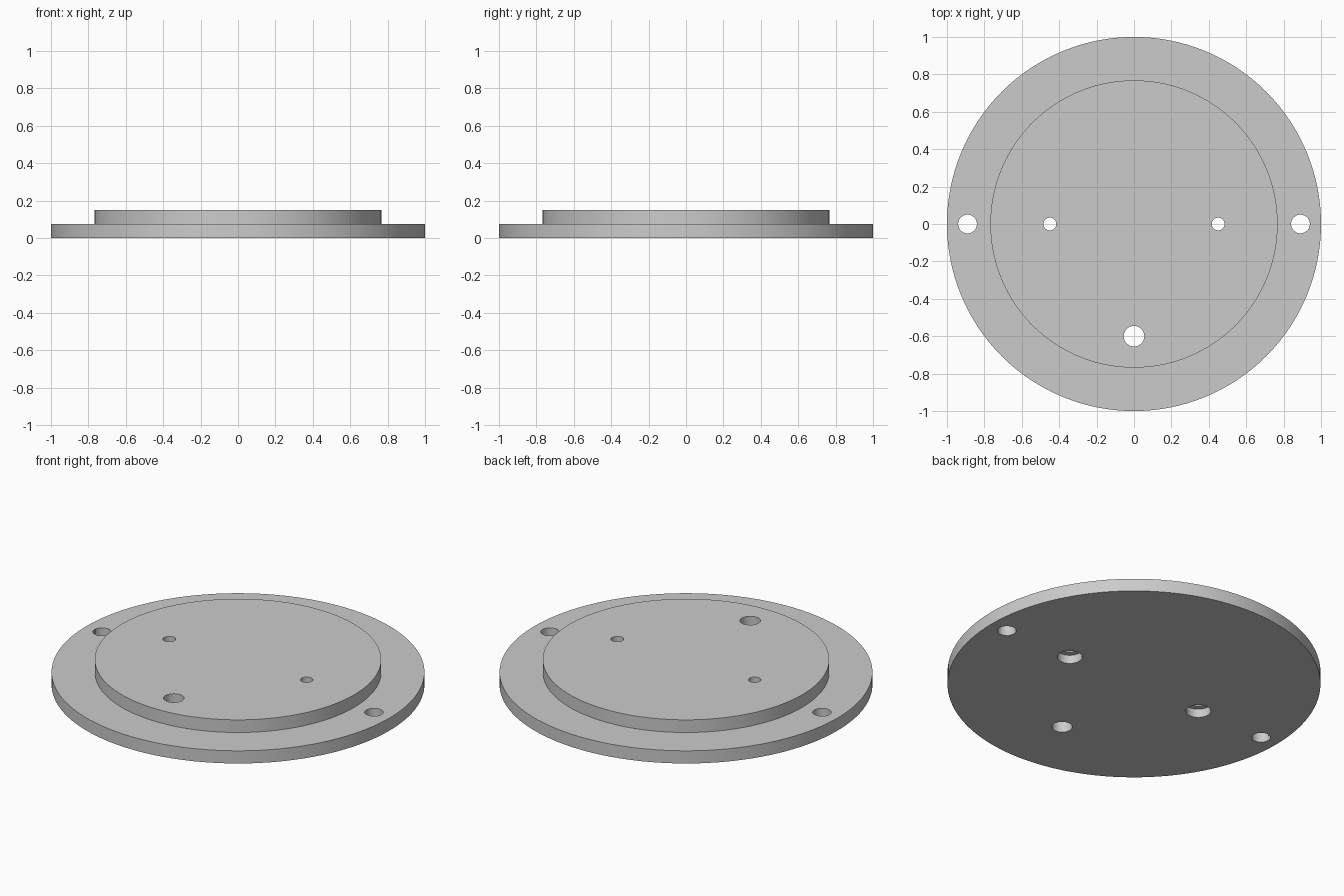
import bpy, bmesh, math

if "Cube" in bpy.data.objects:
    bpy.data.objects.remove(bpy.data.objects["Cube"])

FLANGE_R, BOSS_R = 1.0, 0.768
FLANGE_TOP, BOSS_TOP = 0.075, 0.15

grey = bpy.data.materials.new("light_grey")
grey.diffuse_color = (0.6, 0.6, 0.6, 1)
grey.use_nodes = True
grey.node_tree.nodes["Principled BSDF"].inputs["Base Color"].default_value = grey.diffuse_color


def turned(name, profile, sides, x=0.0, y=0.0):
    """Solid of revolution from (radius, z) points, capped at both ends."""
    bm = bmesh.new()
    rings = []
    for r, z in profile:
        rings.append([bm.verts.new((x + r * math.cos(2 * math.pi * i / sides),
                                    y + r * math.sin(2 * math.pi * i / sides), z))
                      for i in range(sides)])
    for a, b in zip(rings, rings[1:]):
        for i in range(sides):
            j = (i + 1) % sides
            bm.faces.new((a[i], a[j], b[j], b[i]))
    bm.faces.new(rings[0][::-1])
    bm.faces.new(rings[-1])
    bmesh.ops.recalc_face_normals(bm, faces=bm.faces)
    mesh = bpy.data.meshes.new(name)
    bm.to_mesh(mesh)
    bm.free()
    mesh.materials.append(grey)
    obj = bpy.data.objects.new(name, mesh)
    bpy.context.collection.objects.link(obj)
    return obj


# Stepped disc: wide flange with a raised boss
plate = turned("flange_plate", [(FLANGE_R, 0), (FLANGE_R, FLANGE_TOP),
                                (BOSS_R, FLANGE_TOP), (BOSS_R, BOSS_TOP)], 128)

# Hole cutters: rim holes, counterbored screw holes and one larger through hole
cutters = []
for side in (-1, 1):
    cutters.append(turned("rim_hole_cutter", [(0.05, -0.1), (0.05, 0.3)], 48, side * 0.89))
    cutters.append(turned("counterbore_cutter", [(0.067, -0.1), (0.067, 0.05),
                                                 (0.034, 0.05), (0.034, 0.3)], 48, side * 0.45))
cutters.append(turned("front_hole_cutter", [(0.055, -0.1), (0.055, 0.3)], 48, 0, -0.6))

bpy.context.view_layer.objects.active = plate
plate.select_set(True)
for cutter in cutters:
    mod = plate.modifiers.new("hole", 'BOOLEAN')
    mod.operation = 'DIFFERENCE'
    mod.solver = 'EXACT'
    mod.object = cutter
    bpy.ops.object.modifier_apply(modifier=mod.name)
    bpy.data.objects.remove(cutter, do_unlink=True)

# Round walls smooth, rims sharp
bpy.ops.object.shade_smooth_by_angle(angle=math.radians(30))
